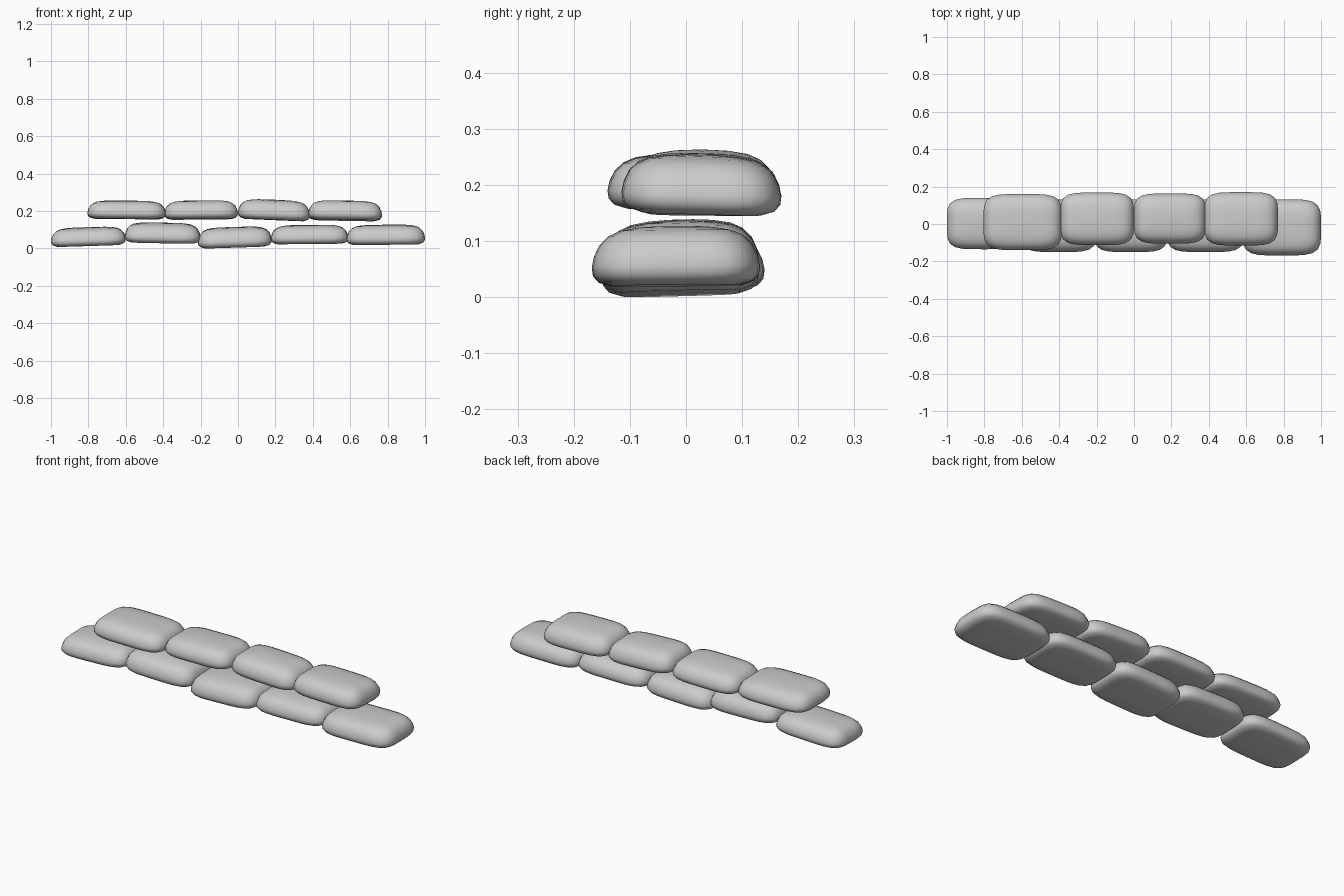
import bpy, bmesh, math

if "Cube" in bpy.data.objects:
    bpy.data.objects.remove(bpy.data.objects["Cube"])

SEG = 40
# side profile of a bag: (inset from the outline, height fraction)
RINGS = [(0.10, 0.0), (0.035, 0.0), (0.012, 0.07), (0.002, 0.18), (0.0, 0.32),
         (0.004, 0.50), (0.013, 0.68), (0.029, 0.83), (0.050, 0.92),
         (0.080, 0.97), (0.110, 0.99)]


def outline(a, b, n=4.6):
    """Rounded rectangle with slightly bulging sides."""
    pts = []
    for i in range(SEG):
        t = 2 * math.pi * (i + 0.5) / SEG
        c, s = math.cos(t), math.sin(t)
        r = (abs(c) ** n + abs(s) ** n) ** (-1 / n)
        pts.append((a * c * r, b * s * r))
    return pts


def sandbag(name, xr, yr, zr, pitch, roll):
    """Plump bag with flat underside, sheared by pitch/roll, fitted to its box."""
    lo = (xr[0], yr[0], zr[0])
    hi = (xr[1], yr[1], zr[1])
    a, b, h = [(q - p) / 2 for p, q in zip(lo, hi)]
    h *= 2
    bm = bmesh.new()
    loops = []
    for inset, f in RINGS:
        loops.append([bm.verts.new((x, y, f * h))
                      for x, y in outline(a - inset, b - inset)])
    for l0, l1 in zip(loops, loops[1:]):
        for i in range(SEG):
            j = (i + 1) % SEG
            bm.faces.new((l0[i], l0[j], l1[j], l1[i]))
    bm.faces.new(loops[0][::-1])
    top = bm.verts.new((0, 0, h))
    for i in range(SEG):
        bm.faces.new((loops[-1][i], loops[-1][(i + 1) % SEG], top))
    for v in bm.verts:
        v.co.z += pitch * v.co.x + roll * v.co.y
    for k in range(3):
        vals = [v.co[k] for v in bm.verts]
        m, w = min(vals), max(vals) - min(vals)
        for v in bm.verts:
            v.co[k] = lo[k] + (v.co[k] - m) / w * (hi[k] - lo[k])
    bmesh.ops.recalc_face_normals(bm, faces=bm.faces)
    me = bpy.data.meshes.new(name)
    bm.to_mesh(me)
    bm.free()
    for p in me.polygons:
        p.use_smooth = True
    ob = bpy.data.objects.new(name, me)
    bpy.context.collection.objects.link(ob)


# lower course: x range, y range, z range, pitch, roll
lower = [
    ((-1.0, -0.60), (-0.135, 0.14), (0.008, 0.116), 0.035, 0.02),
    ((-0.605, -0.20), (-0.15, 0.13), (0.025, 0.139), -0.02, 0.03),
    ((-0.215, 0.18), (-0.15, 0.13), (0.0, 0.117), 0.035, 0.03),
    ((0.175, 0.59), (-0.15, 0.13), (0.022, 0.126), 0.01, 0.01),
    ((0.58, 1.0), (-0.168, 0.132), (0.018, 0.127), 0.01, 0.01),
]
# upper course, offset by half a bag
upper = [
    ((-0.805, -0.385), (-0.14, 0.16), (0.155, 0.256), -0.01, -0.01),
    ((-0.395, 0.0), (-0.113, 0.168), (0.153, 0.257), 0.01, -0.02),
    ((0.0, 0.385), (-0.105, 0.163), (0.145, 0.263), -0.045, -0.01),
    ((0.375, 0.77), (-0.115, 0.17), (0.145, 0.257), -0.02, -0.03),
]
for row, bags in (("lower", lower), ("upper", upper)):
    for i, spec in enumerate(bags):
        sandbag(f"{row}_sandbag_{i + 1}", *spec)
